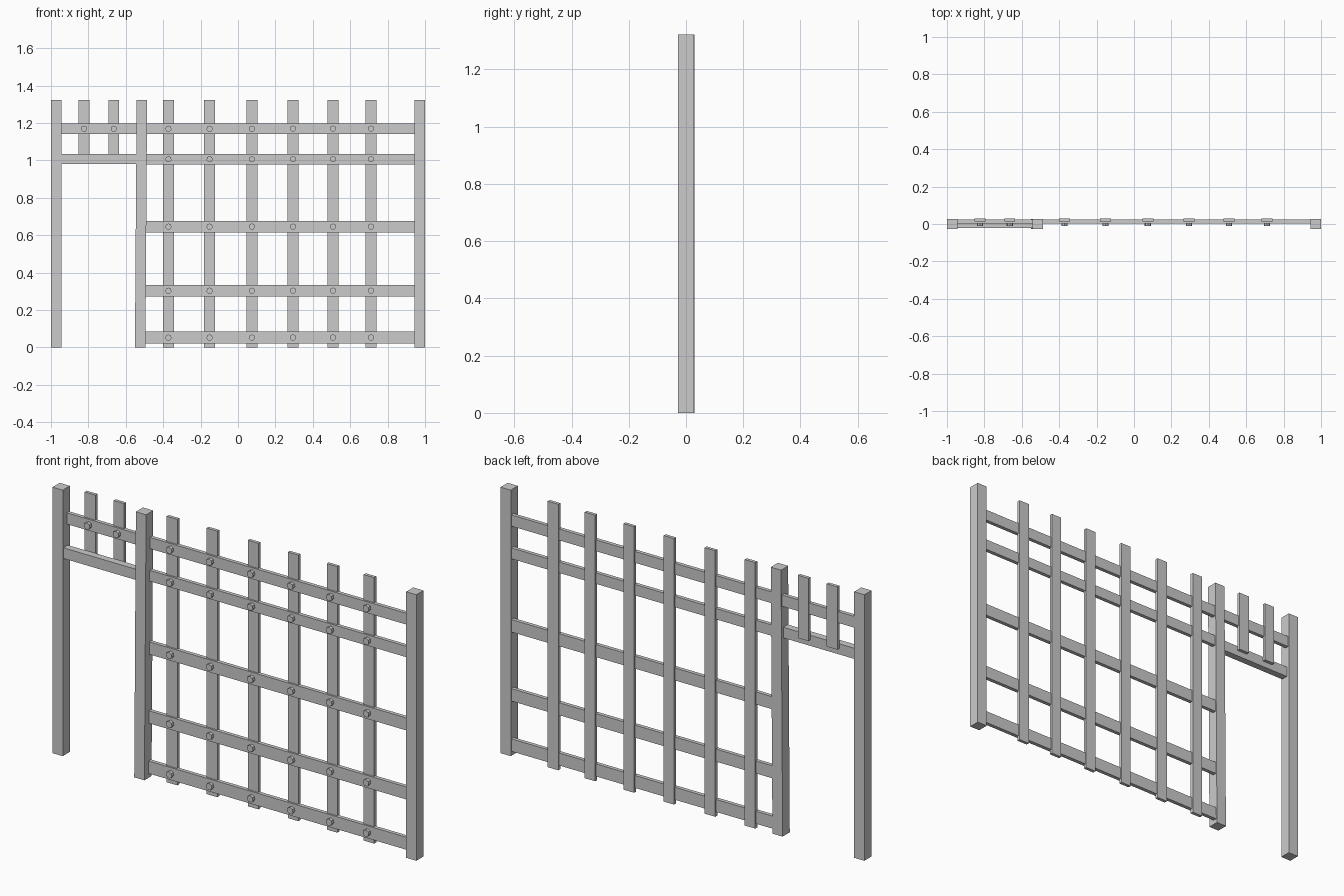
import bpy, bmesh, math
from mathutils import Matrix

if "Cube" in bpy.data.objects:
    bpy.data.objects.remove(bpy.data.objects["Cube"])

H = 1.322


def box(name, x0, x1, y0, y1, z0, z1, lean=0.0):
    """Box from its limits; lean shifts the bottom face along x."""
    bm = bmesh.new()
    bmesh.ops.create_cube(bm, size=1)
    for v in bm.verts:
        low = v.co.z < 0
        v.co.x = (x0 if v.co.x < 0 else x1) + (lean if low else 0)
        v.co.y = y0 if v.co.y < 0 else y1
        v.co.z = z0 if low else z1
    return finish(name, bm)


def bolt(name, x, z):
    """Seven-sided bolt head facing the front."""
    bm = bmesh.new()
    bmesh.ops.create_cone(bm, cap_ends=True, segments=7, radius1=0.017,
                          radius2=0.017, depth=0.032,
                          matrix=Matrix.Translation((x, 0.004, z))
                          @ Matrix.Rotation(math.pi / 2, 4, 'X'))
    return finish(name, bm)


def finish(name, bm):
    me = bpy.data.meshes.new(name)
    bm.to_mesh(me)
    bm.free()
    ob = bpy.data.objects.new(name, me)
    bpy.context.collection.objects.link(ob)
    return ob


# Posts, the doorway post leaning slightly
box("left_post", -1.0, -0.944, -0.028, 0.028, 0, H)
box("right_post", 0.944, 1.0, -0.028, 0.028, 0, H)
box("doorway_post", -0.542, -0.486, -0.028, 0.028, 0, H, lean=-0.009)

# Horizontal rails: (centre height, height, left end)
rails = [(1.169, 0.056, -0.95), (1.006, 0.054, -0.51), (0.646, 0.062, -0.51),
         (0.303, 0.062, -0.51), (0.053, 0.062, -0.515)]
for z, h, left in rails:
    box("rail", left, 0.95, 0.004, 0.023, z - h / 2, z + h / 2)

# Lintel over the doorway
box("lintel", -0.95, -0.53, -0.022, 0.013, 0.980, 1.033)

# Long slats, bolted at every rail
for x in (-0.372, -0.152, 0.074, 0.294, 0.508, 0.711):
    box("slat", x - 0.029, x + 0.029, 0.013, 0.029, 0, H)
    for z, h, left in rails:
        bolt("bolt", x, z)

# Short slats above the doorway
for x in (-0.823, -0.664):
    box("short_slat", x - 0.029, x + 0.029, 0.013, 0.029, 1.01, H)
    bolt("bolt", x, rails[0][0])
